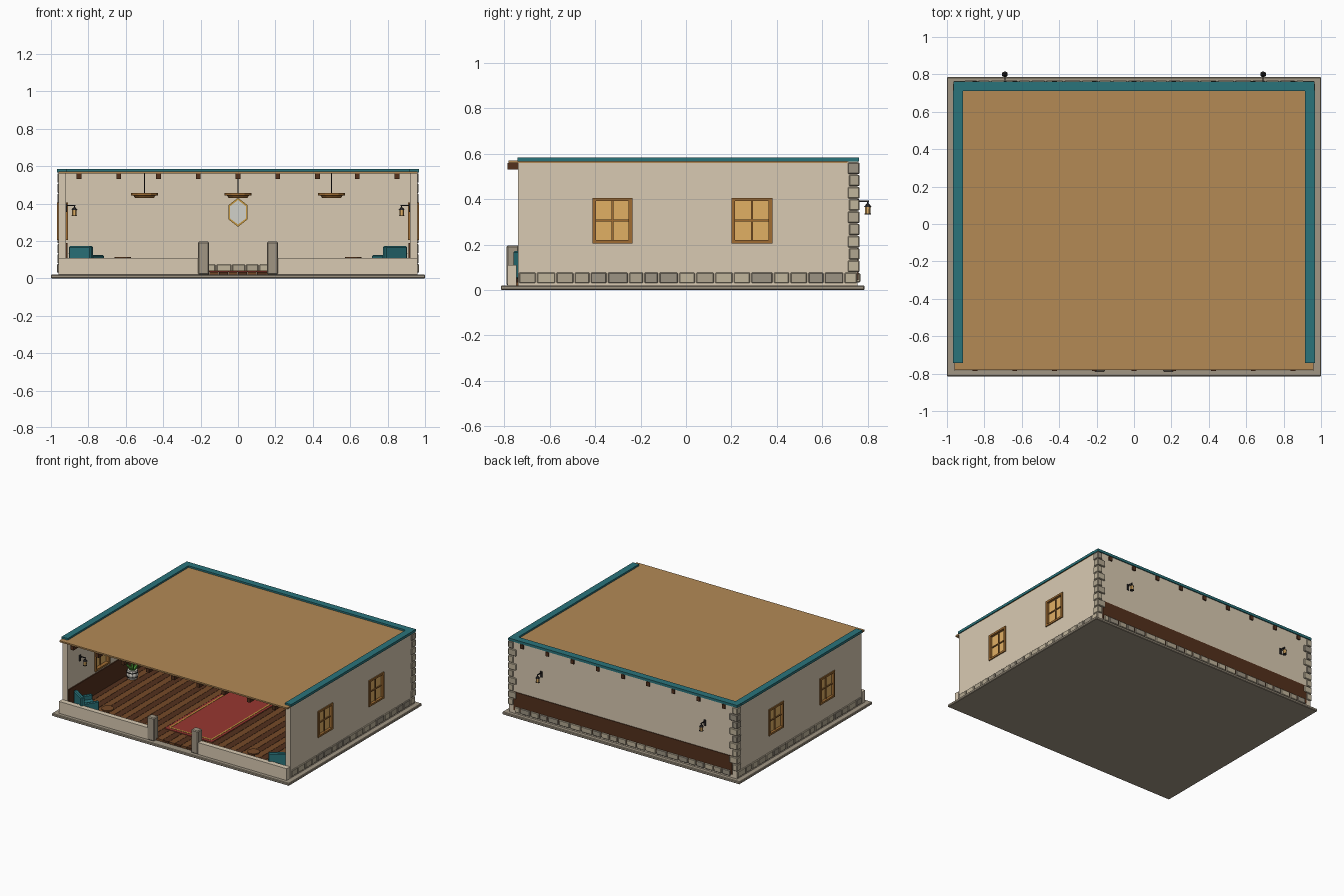
import bpy, bmesh, math, random
from mathutils import Matrix, Vector

if "Cube" in bpy.data.objects:
    bpy.data.objects.remove(bpy.data.objects["Cube"])

random.seed(4)
I = Matrix.Identity(4)


def material(name, r, g, b):
    m = bpy.data.materials.new(name)
    m.diffuse_color = [(c / 255) ** 2.2 for c in (r, g, b)] + [1]
    m.use_nodes = True
    m.node_tree.nodes["Principled BSDF"].inputs["Base Color"].default_value = m.diffuse_color
    return m


CREAM = material("plaster", 216, 201, 177)
SLAB = material("slab_stone", 160, 149, 131)
STONES = [material("stone_light", 192, 180, 155), material("stone_mid", 176, 165, 143),
          material("stone_dark", 155, 146, 130)]
TEAL = material("teal", 46, 115, 122)
TAN = material("ceiling_tan", 178, 136, 86)
DARK = material("dark_wood", 84, 52, 34)
PLANK = material("plank_wood", 116, 74, 44)
WOOD = material("frame_wood", 158, 108, 54)
AMBER = material("amber_glass", 224, 174, 100)
IRON = material("iron", 48, 46, 46)
RED = material("rug_red", 150, 58, 52)
GOLD = material("gold", 196, 150, 66)
GLASS = material("mirror_glass", 208, 208, 200)
GREEN = material("leaf_green", 84, 160, 62)
WHITE = material("pot_white", 208, 204, 194)


def box(bm, x0, x1, y0, y1, z0, z1):
    m = Matrix.Translation(((x0 + x1) / 2, (y0 + y1) / 2, (z0 + z1) / 2))
    bmesh.ops.create_cube(bm, size=1, matrix=m @ Matrix.Diagonal((x1 - x0, y1 - y0, z1 - z0, 1)))


def cone(bm, a, b, r0, r1, n):
    a, b = Vector(a), Vector(b)
    m = Matrix.Translation((a + b) / 2) @ (b - a).to_track_quat('Z', 'Y').to_matrix().to_4x4()
    bmesh.ops.create_cone(bm, cap_ends=True, segments=n, radius1=r0, radius2=r1,
                          depth=(b - a).length, matrix=m)


def part(name, mat, shapes, xf=I, bevel=0):
    """Six numbers make a box; five values make a cone between two points."""
    bm = bmesh.new()
    for s in shapes:
        (box if len(s) == 6 else cone)(bm, *s)
    bm.transform(xf)
    bmesh.ops.recalc_face_normals(bm, faces=bm.faces)
    me = bpy.data.meshes.new(name)
    bm.to_mesh(me)
    bm.free()
    me.materials.append(mat)
    ob = bpy.data.objects.new(name, me)
    bpy.context.collection.objects.link(ob)
    if bevel:
        mod = ob.modifiers.new("bevel", 'BEVEL')
        mod.width, mod.segments = bevel, 1
    return ob


def stone_set(name, shapes, xf=I):
    groups = [[], [], []]
    for s in shapes:
        random.choice(groups).append(s)
    for g, m in zip(groups, STONES):
        part(name, m, g, xf, 0.004)


def stone_row(a, b):
    """Split a length into uneven stones with small gaps."""
    cuts = [a]
    while cuts[-1] < b - 0.11:
        cuts.append(cuts[-1] + random.uniform(0.065, 0.1))
    cuts.append(b)
    return [(p + 0.003, q - 0.003) for p, q in zip(cuts, cuts[1:])]


# base, floor planks, rug
part("base_slab", SLAB, [(-1, 1, -0.815, 0.785, 0, 0.02)], bevel=0.004)
w = 1.84 / 36
planks = [(-0.92 + i * w, -0.92 + (i + 1) * w - 0.002, -0.76, 0.715, 0.02, 0.035) for i in range(36)]
part("floor_planks_dark", DARK, planks[::2])
part("floor_planks_light", PLANK, planks[1::2])
part("rug", RED, [(-0.2, 0.2, -0.6, 0.6, 0.035, 0.039)])
part("rug_border", GOLD, [(s * 0.175 - 0.006, s * 0.175 + 0.006, -0.57, 0.57, 0.035, 0.041) for s in (-1, 1)]
     + [(-0.18, 0.18, s * 0.57 - 0.006, s * 0.57 + 0.006, 0.035, 0.041) for s in (-1, 1)])

# back wall with its outside panelling and stones
part("back_wall", CREAM, [(-0.96, 0.96, 0.71, 0.755, 0.02, 0.565)])
part("back_panelling", DARK, [(-0.92, 0.92, 0.75, 0.76, 0.045, 0.185)])
stone_set("back_base_stones", [(p, q, 0.70, 0.767, 0.033, 0.075) for p, q in stone_row(-0.91, 0.91)])

# ceiling, beams, roof trim
part("ceiling", TAN, [(-0.96, 0.96, -0.78, 0.715, 0.56, 0.571)])
part("ceiling_beams", DARK, [(x - 0.013, x + 0.013, -0.785, 0.764, 0.53, 0.56)
                             for x in [i * 0.2125 for i in range(-4, 5)]])
part("back_trim", TEAL, [(-0.965, 0.965, 0.71, 0.762, 0.565, 0.584)])


def sconce(xf):
    """Lantern on a bracket; local +y points away from the wall."""
    part("sconce_bracket", IRON, [(-0.008, 0.008, 0, 0.006, 0.355, 0.4), (-0.003, 0.003, 0, 0.05, 0.387, 0.393),
                                  ((0, 0.045, 0.37), (0, 0.045, 0.39), 0.003, 0.003, 6),
                                  ((0, 0.045, 0.365), (0, 0.045, 0.38), 0.017, 0.006, 6),
                                  ((0, 0.045, 0.332), (0, 0.045, 0.337), 0.015, 0.015, 6)], xf)
    part("sconce_light", AMBER, [((0, 0.045, 0.337), (0, 0.045, 0.365), 0.012, 0.013, 6)], xf)


# everything that exists on both sides
windows = [(-0.402, -0.246), (0.21, 0.37)]
for s in (1, -1):
    M = Matrix.Diagonal((s, 1, 1, 1))
    # side wall in sections around the window openings
    secs = [(-0.74, windows[0][0]), (windows[0][1], windows[1][0]), (windows[1][1], 0.735)]
    part("side_wall", CREAM, [(0.92, 0.96, a, b, 0.02, 0.565) for a, b in secs]
         + [(0.92, 0.96, a, b, 0.02, 0.215) for a, b in windows]
         + [(0.92, 0.96, a, b, 0.395, 0.565) for a, b in windows], M)
    part("side_trim", TEAL, [(0.915, 0.967, -0.742, 0.715, 0.565, 0.584)], M)
    part("side_panelling", DARK, [(0.912, 0.922, -0.73, 0.71, 0.035, 0.19)], M)
    stone_set("side_base_stones", [(0.94, 0.968, p, q, 0.03, 0.077) for p, q in stone_row(-0.738, 0.755)], M)
    # alternating corner stones
    h = 0.485 / 9
    stone_set("corner_stones", [(0.965 - (0.065 if i % 2 else 0.04), 0.966, 0.712 + 0.006 * (i % 2),
                                 0.764, 0.078 + i * h + 0.002, 0.078 + (i + 1) * h - 0.002)
                                for i in range(9)], M)
    for a, b in windows:
        a, b, c = a - 0.01, b + 0.01, (a + b) / 2
        x0, x1 = 0.909, 0.968
        part("window_frame", WOOD, [(x0, x1, a, a + 0.016, 0.205, 0.405), (x0, x1, b - 0.016, b, 0.205, 0.405),
                                    (x0, x1, a, b, 0.205, 0.219), (x0, x1, a, b, 0.391, 0.405),
                                    (0.93, 0.956, c - 0.004, c + 0.004, 0.21, 0.4),
                                    (0.93, 0.956, a, b, 0.302, 0.31)], M)
        part("window_glass", AMBER, [(0.937, 0.949, a + 0.01, b - 0.01, 0.21, 0.4)], M)
    # front low wall and entrance post
    part("front_low_wall", CREAM, [(0.21, 0.96, -0.785, -0.745, 0.02, 0.11)], M)
    part("entrance_post", SLAB, [(0.155, 0.215, -0.79, -0.735, 0.02, 0.196)], M, 0.006)
    # lanterns inside the side walls and outside the back wall
    sconce(M @ Matrix.Translation((0.92, -0.59, 0)) @ Matrix.Rotation(math.pi / 2, 4, 'Z'))
    sconce(Matrix.Translation((s * 0.69, 0.755, 0)))
    # armchair turned into the room
    C = M @ Matrix.Translation((0.81, -0.665, 0)) @ Matrix.Rotation(math.radians(33), 4, 'Z')
    part("armchair", TEAL, [(-0.055, 0.055, -0.045, 0.065, 0.05, 0.09), (-0.07, 0.07, -0.07, -0.04, 0.05, 0.172),
                            (-0.072, -0.05, -0.05, 0.065, 0.05, 0.125), (0.05, 0.072, -0.05, 0.065, 0.05, 0.125)],
         C, 0.006)
    part("armchair_feet", DARK, [(x - 0.007, x + 0.007, y - 0.007, y + 0.007, 0.035, 0.05)
                                 for x in (-0.055, 0.055) for y in (-0.055, 0.05)], C)
    # small round table
    part("side_table", PLANK, [((0.615, -0.69, 0.105), (0.615, -0.69, 0.115), 0.044, 0.044, 12),
                               ((0.615, -0.69, 0.035), (0.615, -0.69, 0.105), 0.008, 0.008, 8),
                               ((0.615, -0.69, 0.035), (0.615, -0.69, 0.042), 0.026, 0.02, 12)], M)
    # potted plant beside the wall
    P = M @ Matrix.Translation((0.855, -0.05, 0))
    part("plant_pot", WHITE, [((0, 0, 0.035), (0, 0, 0.066), 0.033, 0.043, 10),
                              ((0, 0, 0.066), (0, 0, 0.1), 0.043, 0.036, 10)], P)
    part("pot_bands", IRON, [((0, 0, z), (0, 0, z + 0.006), 0.042, 0.042, 10) for z in (0.05, 0.082)], P)
    part("plant_leaves", GREEN, [((0, 0, 0.095), (0.05 * math.cos(t), 0.05 * math.sin(t), 0.135 + 0.012 * (i % 2)),
                                  0.014, 0.001, 4) for i, t in enumerate([k * math.pi / 4 for k in range(8)])]
         + [((0, 0, 0.095), (0, 0, 0.168), 0.016, 0.001, 5)], P)

# hanging lamps
for x in (-0.5, 0, 0.5):
    part("hanging_lamp", WOOD, [((x, 0, 0.43), (x, 0, 0.443), 0.05, 0.06, 12),
                                ((x, 0, 0.443), (x, 0, 0.455), 0.072, 0.072, 12)])
    part("lamp_cord", IRON, [((x, 0, 0.455), (x, 0, 0.56), 0.003, 0.003, 6)])

# six-sided wall mirror, stretched upright
for name, mat, r, y in (("mirror_frame", GOLD, 0.058, 0.697), ("mirror_glass", GLASS, 0.049, 0.694)):
    shape = Matrix.Translation((0, 0, 0.353)) @ Matrix.Diagonal((1, 1, 1.34, 1))
    ob = part(name, mat, [((0, 0.712, 0), (0, y, 0), r, r, 6)], shape)
